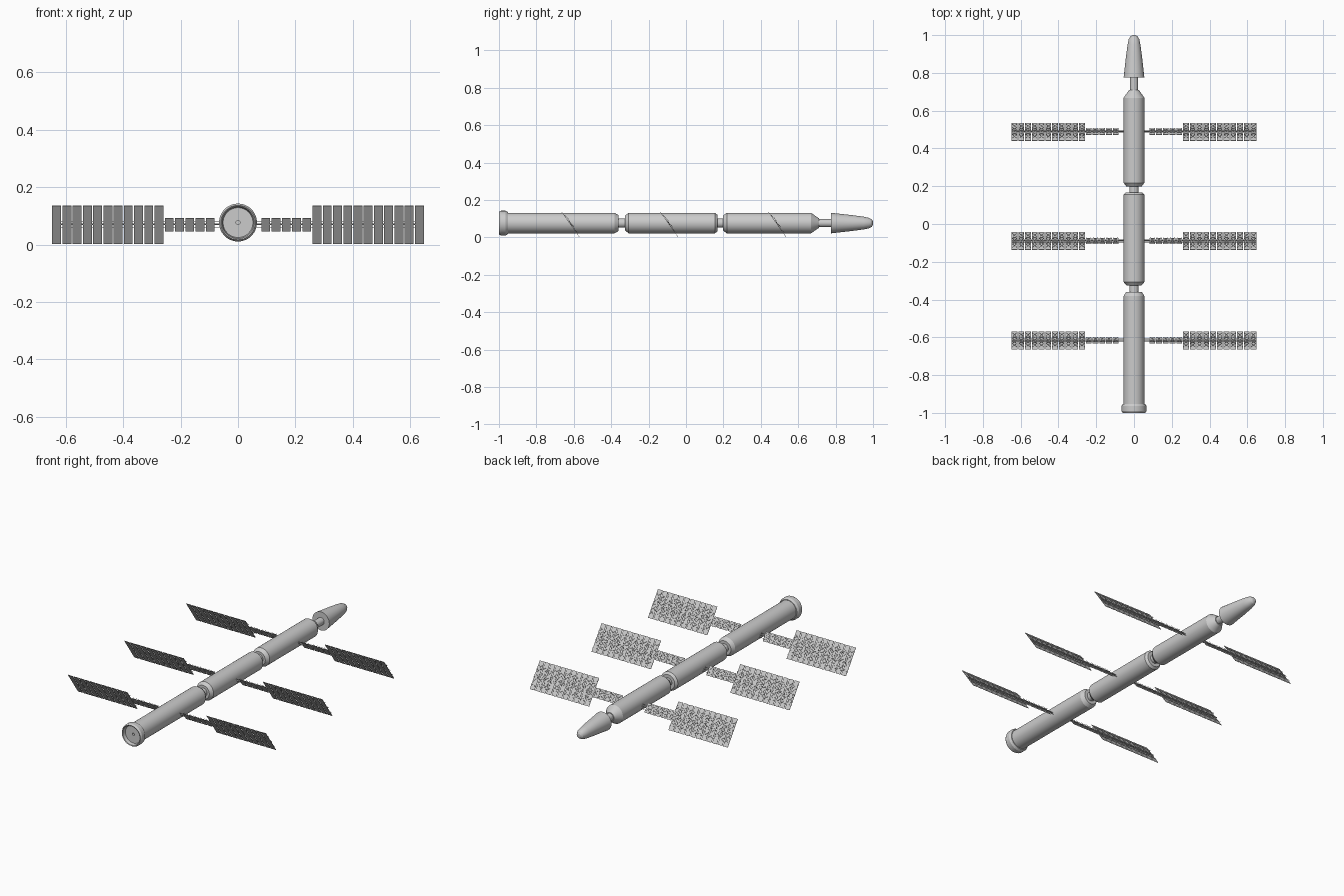
import bpy, bmesh, math
from mathutils import Matrix, Vector

cube = bpy.data.objects.get("Cube")
if cube:
    bpy.data.objects.remove(cube, do_unlink=True)

grey = bpy.data.materials.new("light_grey")
grey.use_nodes = True
grey.diffuse_color = (0.6, 0.6, 0.6, 1)
grey.node_tree.nodes["Principled BSDF"].inputs["Base Color"].default_value = (0.6, 0.6, 0.6, 1)

AXIS_Z = 0.0765


def finish(bm, name, smooth=False):
    bmesh.ops.recalc_face_normals(bm, faces=bm.faces)
    mesh = bpy.data.meshes.new(name)
    bm.to_mesh(mesh)
    bm.free()
    mesh.materials.append(grey)
    ob = bpy.data.objects.new(name, mesh)
    bpy.context.collection.objects.link(ob)
    if smooth:
        bpy.ops.object.select_all(action='DESELECT')
        ob.select_set(True)
        bpy.context.view_layer.objects.active = ob
        bpy.ops.object.shade_smooth_by_angle(angle=math.radians(25))
    return ob


def lathe(name, profile, sides=48):
    """Turn (radius, y) points about the long axis; both ends lie on it."""
    bm = bmesh.new()
    verts = [bm.verts.new((r, y, 0)) for r, y in profile]
    edges = [bm.edges.new(pair) for pair in zip(verts, verts[1:])]
    bmesh.ops.spin(bm, geom=verts + edges, cent=(0, 0, 0), axis=(0, 1, 0),
                   angle=math.tau, steps=sides, use_merge=True)
    bmesh.ops.remove_doubles(bm, verts=bm.verts, dist=0.00005)
    ob = finish(bm, name, True)
    ob.location.z = AXIS_Z
    return ob


def box(bm, centre, size):
    bmesh.ops.create_cube(bm, size=1, matrix=Matrix.Translation(centre) @ Matrix.Diagonal((*size, 1)))


def bar(bm, a, b, width):
    a, b = Vector(a), Vector(b)
    turn = (b - a).to_track_quat('Z', 'Y').to_matrix().to_4x4()
    bmesh.ops.create_cube(bm, size=1, matrix=Matrix.Translation((a + b) / 2) @ turn
                          @ Matrix.Diagonal((width, width, (b - a).length, 1)))


# Three hull modules, the first with a flanged docking dish
R = 0.055
lathe("front_module", [
    (0, -0.965), (0.007, -0.965), (0.007, -0.978), (0.052, -0.978), (0.056, -0.997),
    (0.060, -1.0), (0.066, -0.99), (0.066, -0.964), (0.059, -0.952), (R, -0.952),
    (R, -0.382), (0.042, -0.36), (0, -0.36)])
lathe("middle_module", [
    (0, -0.325), (0.040, -0.325), (R, -0.307), (R, 0.155), (0.044, 0.168), (0, 0.168)])
lathe("rear_module", [
    (0, 0.198), (0.040, 0.198), (R, 0.218), (R, 0.668), (0.026, 0.71), (0, 0.71)])

# Narrow necks joining the modules
for name, start, end, radius in (("front_neck", -0.365, -0.32, 0.025),
                                 ("middle_neck", 0.163, 0.203, 0.025),
                                 ("rear_neck", 0.70, 0.785, 0.022)):
    lathe(name, [(0, start), (radius, start), (radius, end), (0, end)], 32)

# Tapered capsule at the rear
lathe("capsule", [
    (0, 0.775), (R, 0.775), (0.052, 0.80), (0.042, 0.89), (0.034, 0.95),
    (0.028, 0.978), (0.020, 0.993), (0.010, 0.999), (0, 1.0)])

# Slanted solar arrays: slats on a boom, backed by a lattice
PITCH, FIRST = 0.0357, 0.079
BOOM_SLATS, PANEL_SLATS = 5, 11
SLANT = Matrix(((1, 0, 0), (0, -0.577, 0.817), (0, 0.817, 0.577))).to_4x4()


def lattice(bm, x, half, reach, bays):
    """Crossed rods behind one slat, bowed outward between bays."""
    step = 2 * reach / bays
    for i in range(bays):
        low, high = -reach + i * step, -reach + (i + 1) * step
        lift, drop = (0.008, 0.002) if i % 2 else (0.002, 0.008)
        bar(bm, (x - half, low, drop), (x + half, high, lift), 0.0015)
        bar(bm, (x + half, low, drop), (x - half, high, lift), 0.0015)


for name, y in (("front", -0.617), ("middle", -0.09), ("rear", 0.488)):
    for side, s in (("left", 1), ("right", -1)):
        bm = bmesh.new()
        for i in range(BOOM_SLATS + PANEL_SLATS):
            x = s * (FIRST + (i + 0.5) * PITCH)
            panel = i >= BOOM_SLATS
            box(bm, (x, 0, 0), (0.031, 0.163 if panel else 0.055, 0.002))
            lattice(bm, x, 0.013, 0.06 if panel else 0.022, 5 if panel else 2)
        # Long spars tie the slats together and reach the hull
        end = FIRST + (BOOM_SLATS + PANEL_SLATS) * PITCH
        bar(bm, (s * 0.05, 0, 0.003), (s * (end - 0.003), 0, 0.003), 0.004)
        for v in (-0.012, 0.012):
            bar(bm, (s * 0.05, v, 0.002), (s * (end - 0.003), v, 0.002), 0.002)
        ob = finish(bm, f"{name}_{side}_solar_array")
        ob.matrix_world = Matrix.Translation((0, y, 0.0685)) @ SLANT
